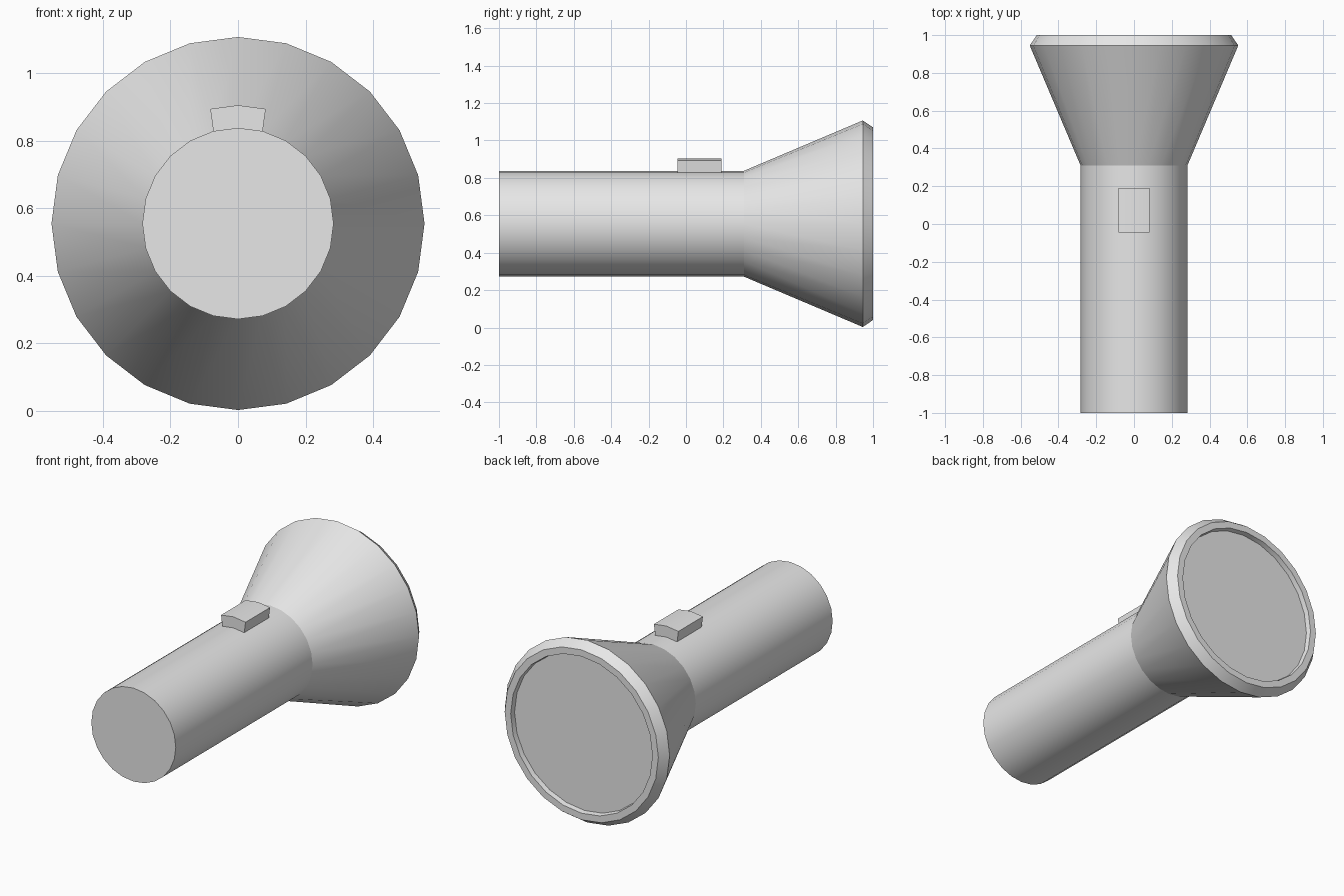
import bpy
import bmesh
from math import sin, cos, pi, radians

cube = bpy.data.objects.get("Cube")
if cube:
    bpy.data.objects.remove(cube, do_unlink=True)

SIDES = 24
AXIS_Z = 0.555
BARREL_R = 0.283

grey = bpy.data.materials.new("plain grey")
grey.use_nodes = True
grey.diffuse_color = (0.8, 0.8, 0.8, 1)
grey.node_tree.nodes["Principled BSDF"].inputs["Base Color"].default_value = (0.8, 0.8, 0.8, 1)


def finish(name, bm):
    bmesh.ops.recalc_face_normals(bm, faces=bm.faces)
    mesh = bpy.data.meshes.new(name)
    bm.to_mesh(mesh)
    bm.free()
    mesh.materials.append(grey)
    obj = bpy.data.objects.new(name, mesh)
    bpy.context.collection.objects.link(obj)
    bpy.ops.object.select_all(action='DESELECT')
    obj.select_set(True)
    bpy.context.view_layer.objects.active = obj
    bpy.ops.object.shade_smooth_by_angle(angle=radians(20))
    return obj


def lathe(name, profile):
    """Turn (y, radius) pairs around the lengthwise axis and cap both ends."""
    bm = bmesh.new()
    rings = []
    for y, r in profile:
        rings.append([bm.verts.new((r * sin(2 * pi * i / SIDES), y,
                                    AXIS_Z + r * cos(2 * pi * i / SIDES)))
                      for i in range(SIDES)])
    for a, b in zip(rings, rings[1:]):
        for i in range(SIDES):
            j = (i + 1) % SIDES
            bm.faces.new((a[i], a[j], b[j], b[i]))
    bm.faces.new(rings[0])
    bm.faces.new(rings[-1])
    return finish(name, bm)


# Barrel, flared head, bevelled rim and recessed lens in one turned shell
lathe("torch_body", [(-1, BARREL_R), (0.31, BARREL_R), (0.945, 0.552),
                     (1, 0.515), (1, 0.475), (0.97, 0.47)])

# Switch: raised from two facets on top of the barrel
section = [(-0.073, 0.828), (0, AXIS_Z + BARREL_R), (0.073, 0.828),
           (0.082, 0.894), (0, 0.905), (-0.082, 0.894)]
bm = bmesh.new()
front = bm.faces.new([bm.verts.new((x, -0.045, z)) for x, z in section])
extruded = bmesh.ops.extrude_face_region(bm, geom=[front], use_keep_orig=True)
moved = [v for v in extruded["geom"] if isinstance(v, bmesh.types.BMVert)]
bmesh.ops.translate(bm, verts=moved, vec=(0, 0.235, 0))
finish("switch", bm)
